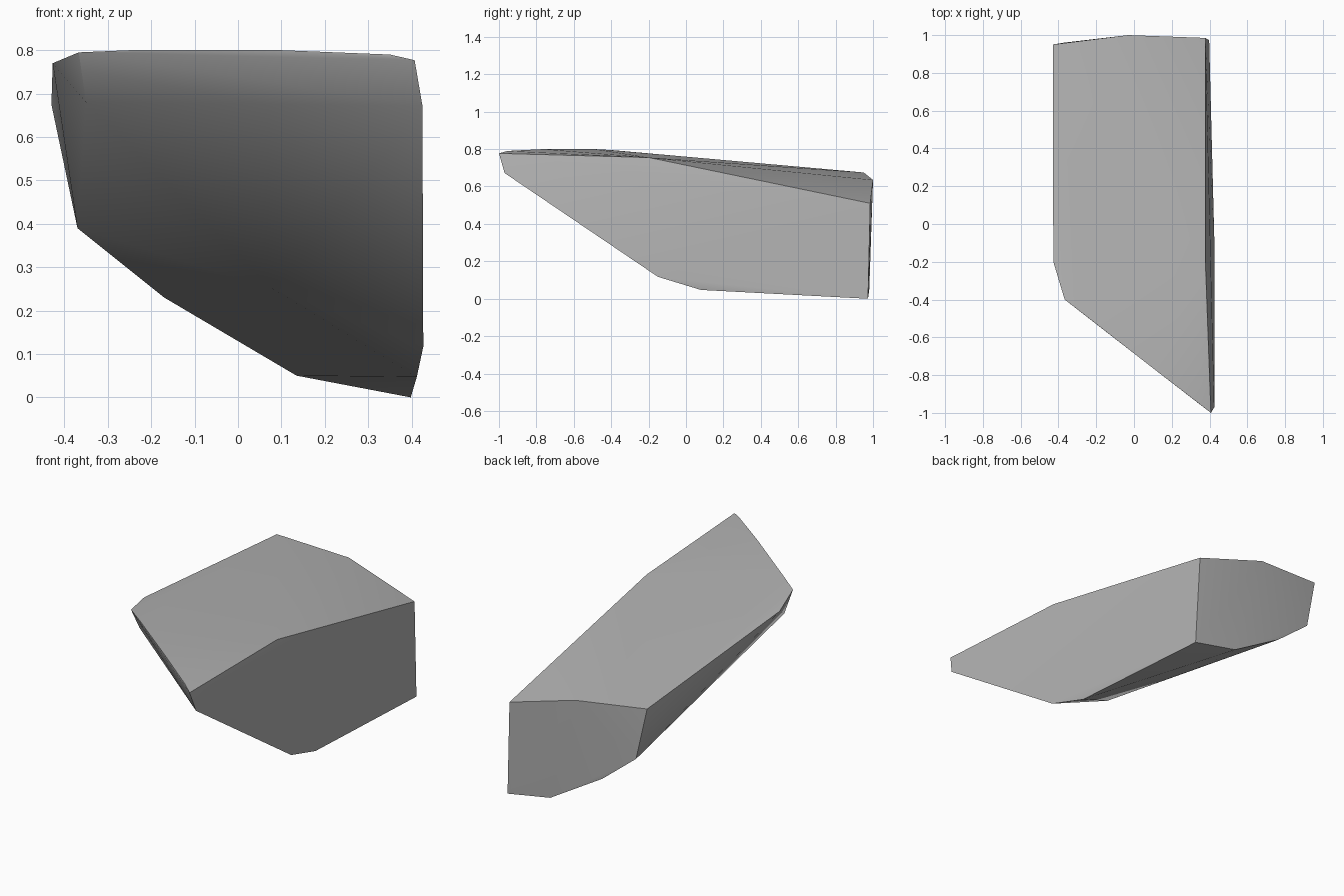
import bpy
import bmesh
from math import radians
from mathutils import Vector

cube = bpy.data.objects.get("Cube")
if cube:
    bpy.data.objects.remove(cube, do_unlink=True)

# Plain grey stone
stone = bpy.data.materials.new("grey_stone")
stone.use_nodes = True
colour = (0.45, 0.45, 0.45, 1)
stone.diffuse_color = colour
stone.node_tree.nodes["Principled BSDF"].inputs["Base Color"].default_value = colour

# Corner groups of the chipped boulder
top_rim = [(-.43, .95, .675), (-.03, 1, .635), (.378, .985, .51),
           (.378, -.2, .755), (.407, -1, .777), (.35, -.955, .79),
           (.1, -.763, .8), (-.25, -.49, .8), (-.367, -.4, .795),
           (-.427, -.2, .77)]
front_edge = [(.425, -.97, .672), (-.35, -.35, .68)]
side_foot = [(.427, -.15, .117), (.412, .08, .047), (.398, .973, 0)]
back_foot = [(.135, .98, .05), (-.17, .965, .23), (-.37, .96, .39)]
underside = [(.08, -.12, .25), (.02, .6, .165)]

# Wrap a convex skin round the corners
bm = bmesh.new()
for corner in top_rim + front_edge + side_foot + back_foot + underside:
    bm.verts.new(Vector(corner))
hull = bmesh.ops.convex_hull(bm, input=bm.verts)
spare = set(hull["geom_interior"] + hull["geom_unused"])
bmesh.ops.delete(bm, geom=[g for g in spare if isinstance(g, bmesh.types.BMVert)],
                 context="VERTS")
bmesh.ops.recalc_face_normals(bm, faces=bm.faces)
mesh = bpy.data.meshes.new("boulder")
bm.to_mesh(mesh)
bm.free()
mesh.materials.append(stone)

boulder = bpy.data.objects.new("boulder", mesh)
bpy.context.collection.objects.link(boulder)

# Soft facets, crisp main edges
bpy.ops.object.select_all(action="DESELECT")
boulder.select_set(True)
bpy.context.view_layer.objects.active = boulder
bpy.ops.object.shade_smooth_by_angle(angle=radians(30))
